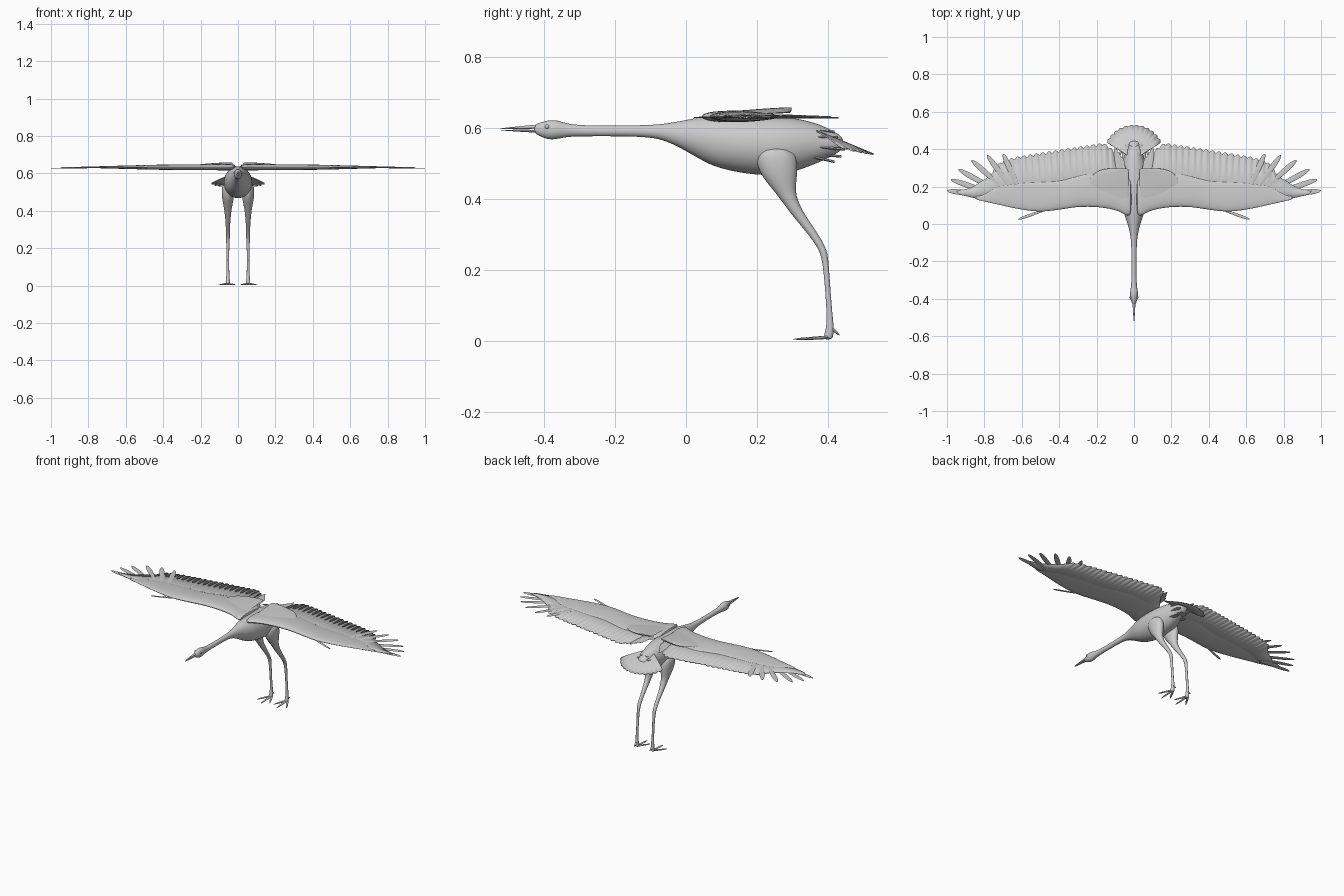
import bpy, bmesh, math
from mathutils import Vector as V

old = bpy.data.objects.get("Cube")
if old:
    bpy.data.objects.remove(old)

grey = bpy.data.materials.new("plumage_grey")
grey.use_nodes = True
tone = (0.6, 0.6, 0.6, 1)
grey.diffuse_color = tone
grey.node_tree.nodes["Principled BSDF"].inputs["Base Color"].default_value = tone


def finish(name, bm, mirror=False, smooth=0):
    """Turn a bmesh into a shaded object, with optional modifiers."""
    bmesh.ops.recalc_face_normals(bm, faces=bm.faces)
    mesh = bpy.data.meshes.new(name)
    bm.to_mesh(mesh)
    bm.free()
    mesh.materials.append(grey)
    obj = bpy.data.objects.new(name, mesh)
    bpy.context.collection.objects.link(obj)
    bpy.ops.object.select_all(action='DESELECT')
    obj.select_set(True)
    bpy.context.view_layer.objects.active = obj
    bpy.ops.object.shade_smooth_by_angle(angle=math.radians(50))
    if smooth:
        obj.modifiers.new("Round", 'SUBSURF').levels = smooth
        obj.modifiers["Round"].render_levels = smooth
    if mirror:
        obj.modifiers.new("Mirror", 'MIRROR')
    return obj


def add_loft(bm, sections, sides=12, foil=0):
    """Skin elliptical sections given as (centre, half axis u, half axis v)."""
    rings = []
    for c, u, v in sections:
        ring = []
        for i in range(sides):
            a = math.tau * i / sides
            fat = 1 - foil * math.cos(a)
            ring.append(bm.verts.new(V(c) + V(u) * math.cos(a) + V(v) * math.sin(a) * fat))
        rings.append(ring)
    for p, q in zip(rings, rings[1:]):
        for i in range(sides):
            j = (i + 1) % sides
            bm.faces.new((p[i], p[j], q[j], q[i]))
    bm.faces.new(rings[0])
    bm.faces.new(rings[-1])


def loft(name, sections, sides=12, foil=0, mirror=False, smooth=2):
    bm = bmesh.new()
    add_loft(bm, sections, sides, foil)
    return finish(name, bm, mirror, smooth)


def add_feather(bm, base, tip, width, thick=0.002):
    """Flat leaf shape running from base to tip."""
    base, tip = V(base), V(tip)
    side = (tip - base).cross(V((0, 0, 1))).normalized()
    up = side.cross(tip - base).normalized()
    shape = ((0, .6), (.3, .85), (.65, 1), (.85, .85), (.96, .5), (1, .1))
    add_loft(bm, [(base.lerp(tip, t), side * width * w, up * thick) for t, w in shape], 8)


def curve(points):
    """Smooth function of x through the given points."""
    def f(x):
        for (a, p), (b, q) in zip(points, points[1:]):
            if x <= b:
                t = max(0, (x - a) / (b - a))
                return p + (q - p) * t
        return points[-1][1]
    return f


# Head, neck and body: y, bottom z, top z, half width
body = [(-.43, .587, .609, .008), (-.415, .578, .615, .014), (-.39, .567, .623, .022),
        (-.365, .568, .624, .022), (-.335, .576, .612, .016), (-.28, .577, .607, .013),
        (-.12, .577, .608, .014), (-.06, .567, .612, .019), (0, .535, .624, .034),
        (.05, .504, .634, .053), (.1, .482, .640, .068), (.2, .464, .640, .08),
        (.28, .466, .634, .076), (.34, .488, .624, .06), (.39, .508, .607, .044),
        (.43, .53, .585, .032), (.445, .545, .57, .02)]
loft("body", [((0, y, (a + b) / 2), (w, 0, 0), (0, 0, (b - a) / 2)) for y, a, b, w in body], 16)

# Beak halves, slightly parted
for name, root, tip, drop in (("upper_beak", .605, .5985, .007), ("lower_beak", .591, .5945, .005)):
    loft(name, [((0, y, root + (tip - root) * t), (w, 0, 0), (0, 0, drop * h))
                for y, t, w, h in ((-.41, 0, .01, 1), (-.45, .35, .007, .75),
                                   (-.5, .8, .004, .4), (-.525, 1, .001, .15))], 8)

# Eyes
bm = bmesh.new()
bmesh.ops.create_uvsphere(bm, u_segments=12, v_segments=8, radius=.006)
bmesh.ops.translate(bm, vec=(.018, -.392, .604), verts=bm.verts)
finish("eye", bm, mirror=True)

# Legs: z, centre y, half depth, half width
leg = [(.55, .25, .06, .035), (.49, .258, .062, .036), (.45, .268, .046, .03),
       (.41, .284, .026, .021), (.36, .313, .02, .015), (.3, .36, .015, .011),
       (.26, .385, .012, .011), (.235, .392, .01, .01), (.19, .397, .008, .007),
       (.08, .405, .008, .007), (.04, .407, .011, .01), (.015, .403, .014, .012),
       (.003, .4, .013, .012)]
loft("leg", [((.054, y, z), (w, 0, 0), (0, d, 0)) for z, y, d, w in leg], 10, mirror=True)

# Three front toes and a raised back toe
bm = bmesh.new()
for base, tip in (((.054, .405, .01), (.054, .3, .004)), ((.05, .405, .01), (.012, .33, .004)),
                  ((.058, .405, .01), (.104, .33, .004)), ((.054, .405, .04), (.054, .434, .015))):
    base, tip = V(base), V(tip)
    side = (tip - base).cross(V((0, 0, 1))).normalized()
    up = side.cross(tip - base).normalized()
    add_loft(bm, [(base.lerp(tip, t), side * r, up * r * .7)
                  for t, r in ((0, .009), (.4, .006), (.75, .006), (1, .001))], 8)
finish("toes", bm, mirror=True, smooth=1)

# Wing outlines along the span
lead = curve([(0, .02), (.04, .045), (.1, .075), (.2, .09), (.3, .09), (.4, .075), (.48, .064),
              (.55, .067), (.65, .085), (.8, .12), (.92, .148), (1, .17)])
trail = curve([(.03, .27), (.07, .32), (.12, .4), (.16, .425), (.35, .395), (.62, .35),
               (.7, .325), (.76, .26), (.85, .2), (.95, .175)])
covert = curve([(0, .25), (.25, .27), (.4, .23), (.6, .22), (.74, .2), (.8, .15)])

# Flight feather sheet with a scalloped trailing edge
bm = bmesh.new()
columns, rows = 180, []
for i in range(columns + 1):
    x = .03 + .9 * i / columns
    scallop = .014 * abs(math.sin(math.pi * x / .033)) if .1 < x < .74 else 0
    front, back = lead(x) + .006, trail(x) + scallop - .005
    rows.append([bm.verts.new((x + .02 * t * x, front + (back - front) * t, .632 - .002 * t))
                 for t in (0, .5, 1)])
for p, q in zip(rows, rows[1:]):
    for k in range(2):
        bm.faces.new((p[k], q[k], q[k + 1], p[k + 1]))
sheet = finish("flight_feathers", bm, mirror=True)
sheet.modifiers.new("Thickness", 'SOLIDIFY').thickness = .004
sheet.modifiers["Thickness"].offset = 0

# Spread wing tip feathers
bm = bmesh.new()
tips = [(.7, .375), (.785, .368), (.87, .343), (.94, .293), (.98, .238), (1, .178)]
for i, (x, y) in enumerate(tips):
    base = (.62 + .035 * i, .2 - .009 * i, .634 - .001 * i)
    add_feather(bm, base, (x, y, .632 - .001 * i), .017)
finish("wing_tip_feathers", bm, mirror=True, smooth=1)

# Thumb feather on the front edge
bm = bmesh.new()
add_feather(bm, (.47, .078, .632), (.62, .024, .63), .009)
finish("thumb_feather", bm, mirror=True, smooth=1)

# Thick wing arm with its coverts
thick = curve([(0, .016), (.1, .016), (.45, .013), (.6, .009), (.82, .003)])
sections = []
for i in range(22):
    x = .01 + .04 * i
    a, b = lead(x), max(covert(x), lead(x) + .02)
    sections.append(((x, (a + b) / 2, .633), (0, (b - a) / 2, 0), (0, 0, thick(x))))
loft("wing_arm", sections, 16, foil=.35, mirror=True, smooth=1)

# Shoulder feather pads lying over the wing roots
loft("shoulder_feathers",
     [((.025 + w, y, z), (w, 0, -.006), (0, .002, .006))
      for y, z, w in ((.095, .636, .09), (.12, .64, .115), (.18, .644, .117),
                      (.23, .648, .111), (.27, .65, .098), (.29, .651, .08), (.298, .651, .055))],
     12, mirror=True)

# Inner feathers beside the rump
bm = bmesh.new()
for x, y in ((.068, .36), (.085, .385), (.1, .41)):
    add_feather(bm, (x - .02, .25, .638), (x, y, .632), .014)
finish("inner_feathers", bm, mirror=True, smooth=1)

# Scalloped, drooping tail fan
bm = bmesh.new()
steps, rows = 96, []
for i in range(steps + 1):
    s = 2 * i / steps - 1
    angle = s * math.radians(58)
    reach = .178 - .012 * s * s + .008 * abs(math.sin(s * math.pi * 6))
    row = []
    for t in (.1, .4, .7, 1):
        x, y = reach * t * math.sin(angle), .345 + reach * t * math.cos(angle)
        row.append(bm.verts.new((x, y, .606 - .42 * (y - .345) - .9 * x * x)))
    rows.append(row)
for p, q in zip(rows, rows[1:]):
    for k in range(3):
        bm.faces.new((p[k], q[k], q[k + 1], p[k + 1]))
tail = finish("tail_fan", bm)
tail.modifiers.new("Thickness", 'SOLIDIFY').thickness = .004

# Short feathers above and below the tail root
bm = bmesh.new()
for x, z, y, end in ((.02, .6, .42, .59), (.035, .575, .43, .575), (.035, .55, .45, .54),
                     (.015, .53, .44, .52), (.03, .525, .42, .505)):
    add_feather(bm, (x * .8, .33, z), (x, y, end), .018, .004)
finish("tail_coverts", bm, mirror=True, smooth=1)
